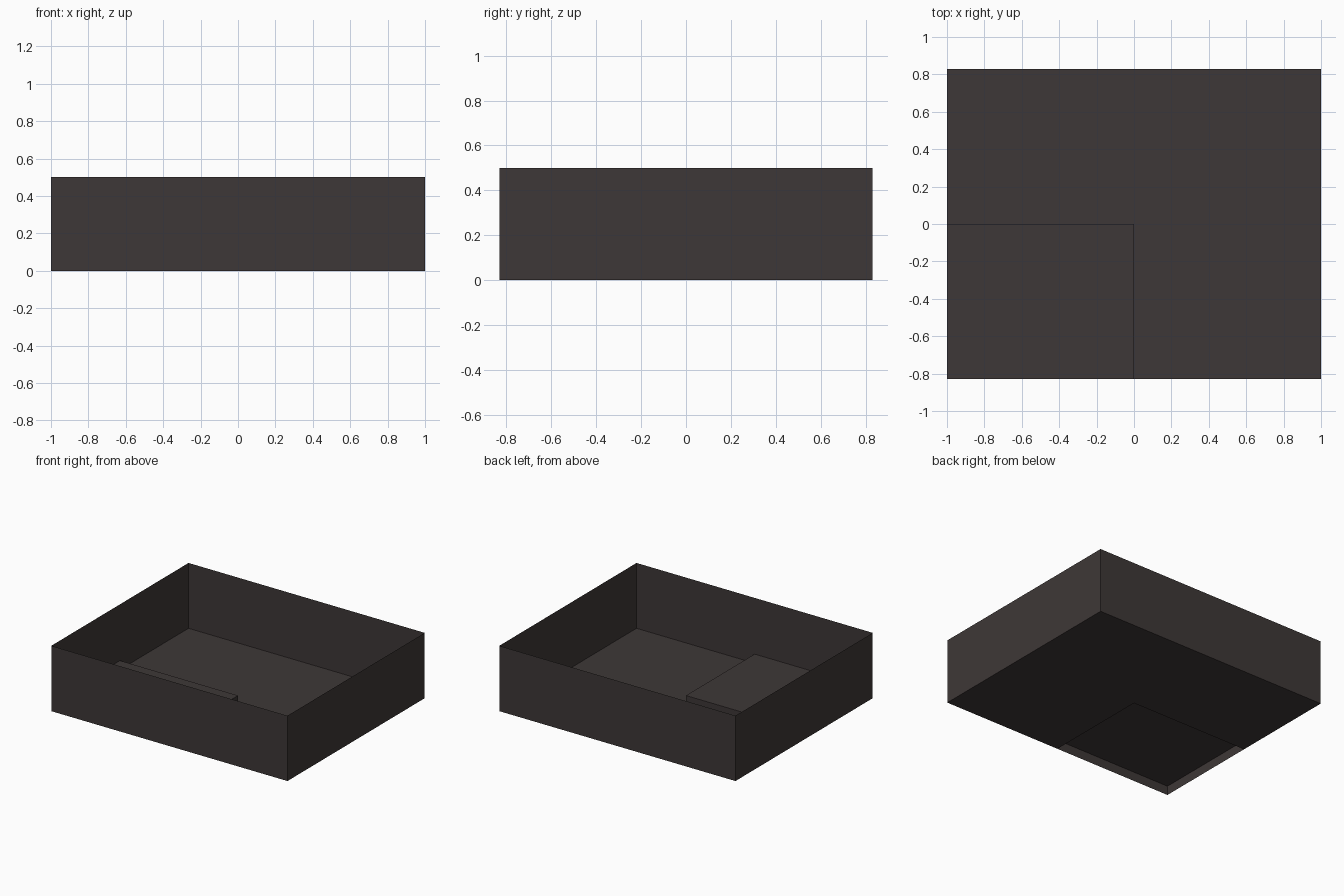
import bpy, bmesh

if "Cube" in bpy.data.objects:
    bpy.data.objects.remove(bpy.data.objects["Cube"])

HX, HY = 1.0, 0.83       # half extents of the tray
WALL_H = 0.5             # wall height
PANEL_H, SLOPE = 0.07, 0.02

mat = bpy.data.materials.new("dark brown")
mat.diffuse_color = (0.048, 0.039, 0.038, 1)
mat.use_nodes = True
mat.node_tree.nodes["Principled BSDF"].inputs["Base Color"].default_value = mat.diffuse_color


def add_object(name, bm):
    mesh = bpy.data.meshes.new(name)
    bm.to_mesh(mesh)
    bm.free()
    mesh.materials.append(mat)
    obj = bpy.data.objects.new(name, mesh)
    bpy.context.collection.objects.link(obj)


def rect(bm, x0, y0, x1, y1):
    corners = ((x0, y0), (x1, y0), (x1, y1), (x0, y1))
    return bm.faces.new([bm.verts.new((x, y, 0)) for x, y in corners])


# Floor: three quarters of the base, the front left quarter is open below the panel
bm = bmesh.new()
for x0, y0 in ((0, -HY), (0, 0), (-HX, 0)):
    rect(bm, x0, y0, x0 + HX, y0 + HY)
bmesh.ops.remove_doubles(bm, verts=bm.verts[:], dist=1e-4)
bmesh.ops.dissolve_limit(bm, angle_limit=0.01, verts=bm.verts[:], edges=bm.edges[:])
add_object("floor", bm)

# Raised panel: hollow, with narrow sloping sides
bm = bmesh.new()
top = rect(bm, -HX, -HY, 0, 0)
bmesh.ops.inset_individual(bm, faces=[top], thickness=SLOPE, use_even_offset=True)
for v in top.verts:
    v.co.z = PANEL_H
add_object("raised_panel", bm)

# Walls: thin upright sheets around the base outline, open at the top
bm = bmesh.new()
base = rect(bm, -HX, -HY, HX, HY)
ext = bmesh.ops.extrude_edge_only(bm, edges=base.edges[:])
for v in ext["geom"]:
    if isinstance(v, bmesh.types.BMVert):
        v.co.z = WALL_H
bmesh.ops.delete(bm, geom=[base], context='FACES_ONLY')
bmesh.ops.recalc_face_normals(bm, faces=bm.faces[:])
add_object("outer_walls", bm)
